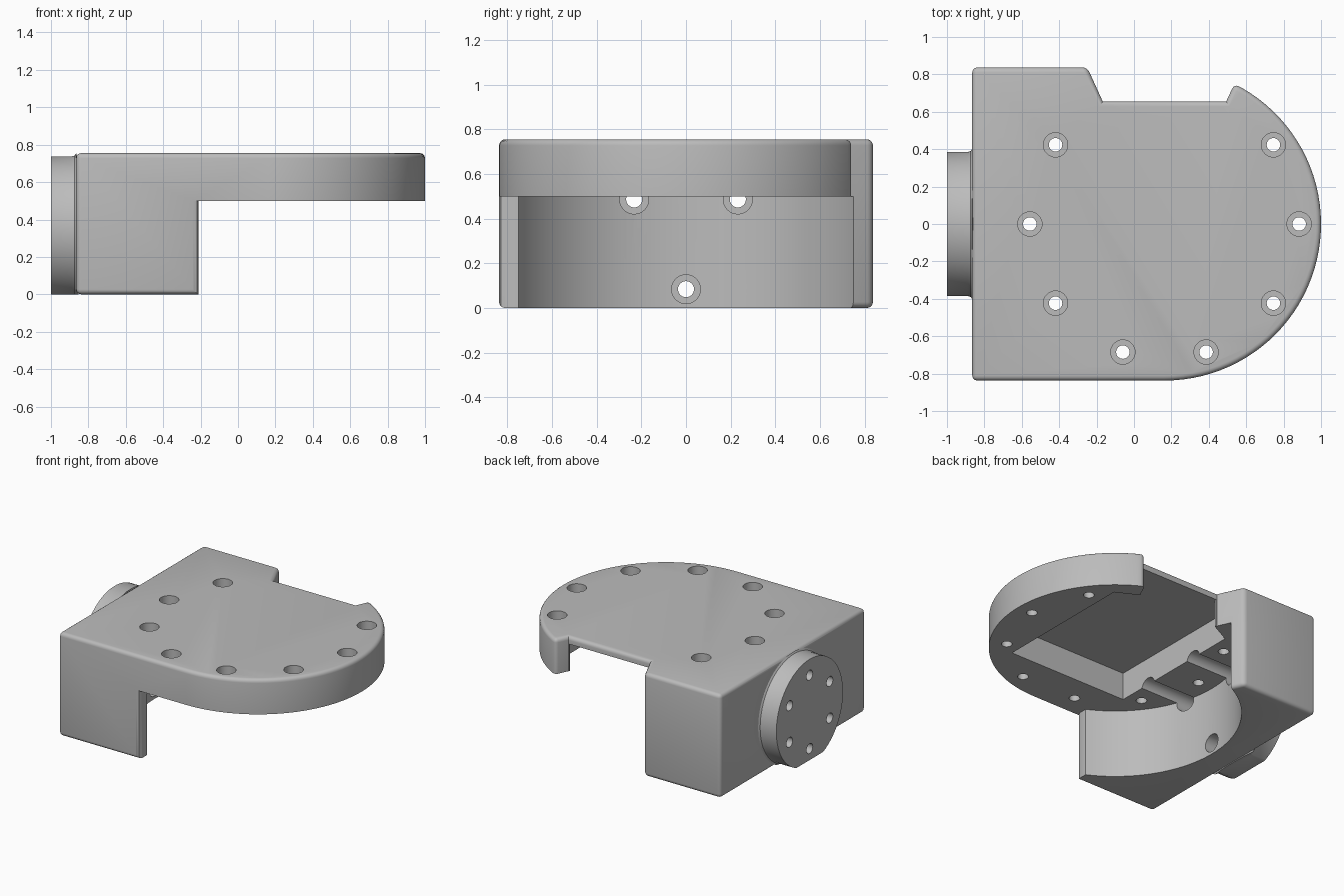
import bpy, bmesh, math
from mathutils import Vector, Matrix

if "Cube" in bpy.data.objects:
    bpy.data.objects.remove(bpy.data.objects["Cube"], do_unlink=True)

R, CX = 0.837, 0.163          # round end radius and centre
TOP, UNDER = 0.755, 0.5       # top of plate, underside of plate
LEFT = -0.865                 # flat end of the housing

grey = bpy.data.materials.new("plain grey")
grey.use_nodes = True
grey.diffuse_color = (0.5, 0.5, 0.5, 1)
grey.node_tree.nodes["Principled BSDF"].inputs["Base Color"].default_value = (0.5, 0.5, 0.5, 1)


def make(name, bm):
    bmesh.ops.recalc_face_normals(bm, faces=bm.faces)
    mesh = bpy.data.meshes.new(name)
    bm.to_mesh(mesh)
    bm.free()
    mesh.materials.append(grey)
    obj = bpy.data.objects.new(name, mesh)
    bpy.context.collection.objects.link(obj)
    return obj


def prism(points, z0, z1):
    bm = bmesh.new()
    face = bm.faces.new([bm.verts.new((x, y, z0)) for x, y in points])
    up = bmesh.ops.extrude_face_region(bm, geom=[face])["geom"]
    verts = [v for v in up if isinstance(v, bmesh.types.BMVert)]
    bmesh.ops.translate(bm, verts=verts, vec=(0, 0, z1 - z0))
    return bm


def add_rod(bm, start, end, radius):
    """Cylinder between two points."""
    a, b = Vector(start), Vector(end)
    turn = (b - a).to_track_quat('Z', 'Y').to_matrix().to_4x4()
    bmesh.ops.create_cone(bm, cap_ends=True, segments=32, radius1=radius, radius2=radius,
                          depth=(b - a).length,
                          matrix=Matrix.Translation((a + b) / 2) @ turn)


def combine(target, tool, operation='DIFFERENCE'):
    mod = target.modifiers.new("join", 'BOOLEAN')
    mod.operation, mod.object, mod.solver = operation, tool, 'EXACT'
    bpy.context.view_layer.objects.active = target
    bpy.ops.object.modifier_apply(modifier=mod.name)
    bpy.data.objects.remove(tool, do_unlink=True)


def arc(a0, a1, steps):
    angles = [math.radians(a0 + (a1 - a0) * i / steps) for i in range(steps + 1)]
    return [(CX + R * math.cos(a), R * math.sin(a)) for a in angles]


# Housing outline: square end, round end, notch at the back
tip_angle = 63.5
round_end = arc(-90, tip_angle, 44)
corners = [(LEFT, -R), (LEFT, R), (-0.25, R), round_end[-1]]
outline = ([corners[0]] + round_end
           + [(CX + 0.33, 0.655), (CX - 0.33, 0.655), corners[2], corners[1]])
bm = prism(outline, 0, TOP)


def rounded(edge):
    a, b = (v.co for v in edge.verts)
    if abs(a.z - b.z) < 0.01:
        return True
    return any(math.hypot(a.x - x, a.y - y) < 0.001 for x, y in corners)


bmesh.ops.bevel(bm, geom=[e for e in bm.edges if rounded(e)], offset=0.027,
                segments=4, profile=0.5, affect='EDGES')
body = make("housing", bm)

# Space under the plate, leaving a concave wall on the square end
edge_x = -0.21
start = 360 - math.degrees(math.acos((edge_x - CX) / R))
wall = arc(start, 360 - start, 48)
under = ([(1.3, -1), (edge_x - 0.03, -1), (edge_x - 0.03, -R), (edge_x - 0.009, -R + 0.009),
          (edge_x, -R + 0.03)] + wall + [(edge_x, 1), (1.3, 1)])
combine(body, make("under_cutter", prism(under, -0.5, UNDER)))

# Square pocket in the underside, open to the notch
half = [(0.48, -0.49), (0.48, 0.56), (0.325, 0.64), (0.325, 0.7)]
pocket = [(CX + x, y) for x, y in half] + [(CX - x, y) for x, y in reversed(half)]
combine(body, make("pocket_cutter", prism(pocket, 0.3, 0.7)))

# Round mounting boss with a small fillet and a flat base
BZ = 0.352
profile = [(-1, 0), (-1, 0.385), (-0.888, 0.385), (-0.873, 0.39), (LEFT, 0.402),
           (-0.82, 0.2), (-0.82, 0)]
bm = bmesh.new()
verts = [bm.verts.new((x, 0, r)) for x, r in profile]
edges = [bm.edges.new(pair) for pair in zip(verts, verts[1:])]
bmesh.ops.spin(bm, geom=verts + edges, cent=(0, 0, 0), axis=(1, 0, 0),
               angle=math.tau, steps=72, use_duplicate=False)
bmesh.ops.remove_doubles(bm, verts=bm.verts, dist=0.0005)
bmesh.ops.translate(bm, verts=bm.verts, vec=(0, 0, BZ))
boss = make("boss", bm)
floor = [(-2, -1), (0, -1), (0, 1), (-2, 1)]
combine(boss, make("floor_cutter", prism(floor, -1, 0)))
combine(body, boss, 'UNION')

# Counterbored screw holes around the plate: narrow bores, then wide heads
narrow, wide = bmesh.new(), bmesh.new()
for i in range(10):
    if i in (2, 3):
        continue
    a = math.radians(36 * i)
    x, y = CX + 0.72 * math.cos(a), 0.72 * math.sin(a)
    add_rod(narrow, (x, y, 0.4), (x, y, 0.9), 0.036)
    add_rod(wide, (x, y, 0.62), (x, y, 0.9), 0.065)

# Boss screw holes: three run through to counterbores, three are blind
for i in range(6):
    a = math.radians(30 + 60 * i)
    y, z = 0.268 * math.cos(a), BZ + 0.268 * math.sin(a)
    through = i in (0, 2, 4)
    add_rod(narrow, (-1.1, y, z), (-0.6 if through else -0.8, y, z), 0.036)
    if through:
        add_rod(wide, (-0.76, y, z), (-0.25, y, z), 0.065)
combine(body, make("bore_cutter", narrow))
combine(body, make("head_cutter", wide))

# Smooth curved faces, keep hard edges
bpy.ops.object.select_all(action='DESELECT')
body.select_set(True)
bpy.context.view_layer.objects.active = body
bpy.ops.object.shade_smooth_by_angle(angle=math.radians(30))
